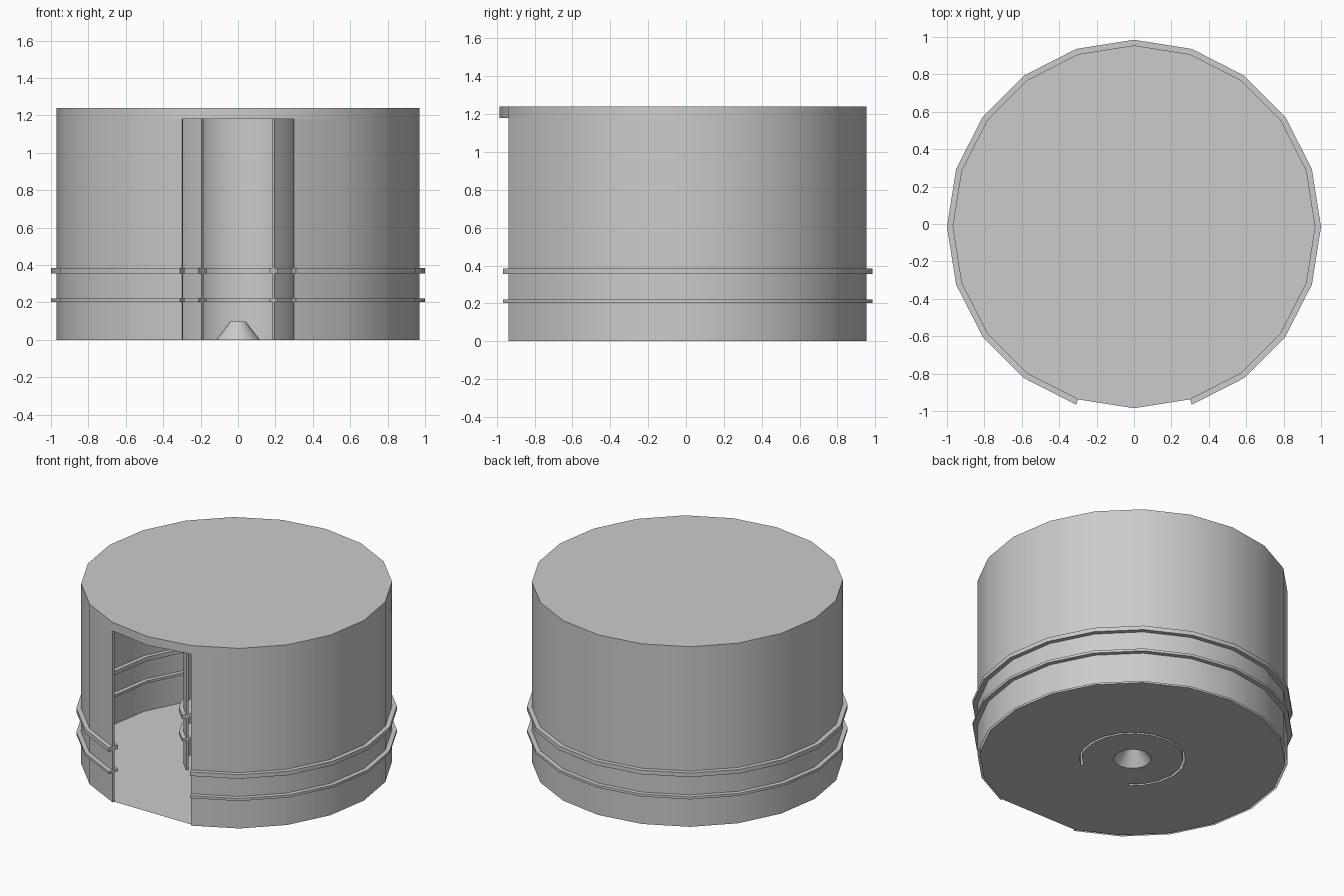
import bpy, bmesh, math

if "Cube" in bpy.data.objects:
    bpy.data.objects.remove(bpy.data.objects["Cube"])

SIDES = 20
STEP = 2 * math.pi / SIDES
CY = -0.015          # centre of the round body
WALL, WALL_IN, WALL_GAP = 0.97, 0.955, 1
COL, COL_IN, COL_GAP = 0.332, 0.316, 2
CAP_Z, TOP_Z = 1.18, 1.24


def arc(r, gap):
    """Points on a circle, leaving out `gap` sides each way from the front."""
    return [(r * math.cos(-math.pi / 2 + i * STEP), CY + r * math.sin(-math.pi / 2 + i * STEP))
            for i in range(gap, SIDES + (1 - gap if gap else 0))]


def finish(name, bm):
    bmesh.ops.recalc_face_normals(bm, faces=bm.faces)
    me = bpy.data.meshes.new(name)
    bm.to_mesh(me)
    bm.free()
    ob = bpy.data.objects.new(name, me)
    bpy.context.collection.objects.link(ob)
    bpy.ops.object.select_all(action='DESELECT')
    ob.select_set(True)
    bpy.context.view_layer.objects.active = ob
    bpy.ops.object.shade_smooth_by_angle(angle=math.radians(30))
    return ob


def open_ring(name, r_in, r_out, z0, z1, gap, open_bottom=False):
    """C-shaped ring of rectangular section."""
    bm = bmesh.new()
    sections = []
    for (xi, yi), (xo, yo) in zip(arc(r_in, gap), arc(r_out, gap)):
        sections.append([bm.verts.new(p) for p in
                         ((xi, yi, z0), (xo, yo, z0), (xo, yo, z1), (xi, yi, z1))])
    for a, b in zip(sections, sections[1:]):
        for k in range(1 if open_bottom else 0, 4):
            n = (k + 1) % 4
            bm.faces.new((a[k], b[k], b[n], a[n]))
    bm.faces.new(sections[0])
    bm.faces.new(sections[-1])
    finish(name, bm)


# Outer wall and inner column, hollow underneath
open_ring("outer_wall", WALL_IN, WALL, 0, CAP_Z, WALL_GAP, True)
open_ring("inner_column", COL_IN, COL, 0, CAP_Z, COL_GAP, True)

# Two bands around the wall and the column
for label, z0, z1 in (("lower", 0.203, 0.22), ("upper", 0.356, 0.384)):
    open_ring(label + "_wall_band", 0.927, 1.0, z0, z1, WALL_GAP)
    open_ring(label + "_column_band", 0.285, 0.36, z0, z1, COL_GAP)

# Solid lid
bm = bmesh.new()
base = bm.faces.new([bm.verts.new((x, y, CAP_Z)) for x, y in arc(WALL, 0)])
ext = bmesh.ops.extrude_face_region(bm, geom=[base], use_keep_orig=True)
for v in ext["geom"]:
    if isinstance(v, bmesh.types.BMVert):
        v.co.z = TOP_Z
finish("lid", bm)

# Floor with a slot under the column and a hole for the centre cone
CONE_R, CONE_TOP, CONE_H = 0.117, 0.042, 0.098
bm = bmesh.new()
for loop in (arc(WALL_IN, WALL_GAP),
             arc(COL, COL_GAP) + arc(COL_IN, COL_GAP)[::-1],
             arc(CONE_R, 0)):
    vs = [bm.verts.new((x, y, 0)) for x, y in loop]
    for a, b in zip(vs, vs[1:] + vs[:1]):
        bm.edges.new((a, b))
bmesh.ops.triangle_fill(bm, edges=bm.edges[:], use_beauty=True, normal=(0, 0, 1))
finish("floor", bm)

# Centre cone, hollow underneath
bm = bmesh.new()
low = [bm.verts.new((x, y, 0)) for x, y in arc(CONE_R, 0)[:SIDES]]
high = [bm.verts.new((x, y, CONE_H)) for x, y in arc(CONE_TOP, 0)[:SIDES]]
for i in range(SIDES):
    n = (i + 1) % SIDES
    bm.faces.new((low[i], low[n], high[n], high[i]))
bm.faces.new(high)
finish("centre_cone", bm)
